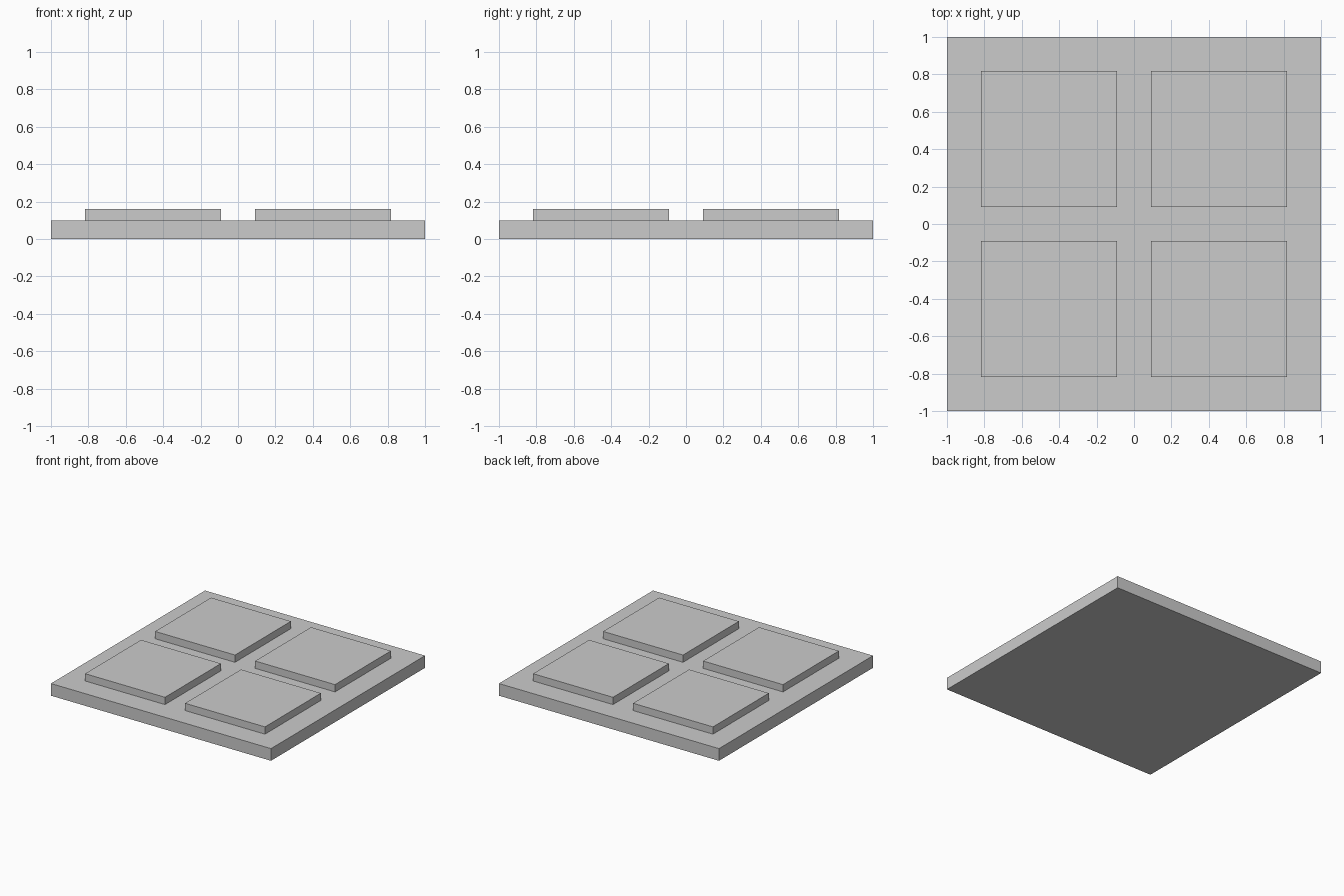
import bpy

if "Cube" in bpy.data.objects:
    bpy.data.objects.remove(bpy.data.objects["Cube"])


def box(name, x, y, z0, z1, size):
    """Square slab centred on (x, y), spanning z0 to z1."""
    bpy.ops.mesh.primitive_cube_add(size=1, location=(x, y, (z0 + z1) / 2))
    obj = bpy.context.object
    obj.name = name
    obj.scale = (size, size, z1 - z0)
    bpy.ops.object.transform_apply(location=False, rotation=False, scale=True)
    return obj


# Base plate
box("base_plate", 0, 0, 0, 0.10, 2.0)

# Four raised pads, sunk slightly into the plate
OFFSET, PAD = 0.4545, 0.726
for y_name, sy in (("front", -1), ("back", 1)):
    for x_name, sx in (("left", -1), ("right", 1)):
        box(f"raised_pad_{y_name}_{x_name}", sx * OFFSET, sy * OFFSET, 0.09, 0.16, PAD)
